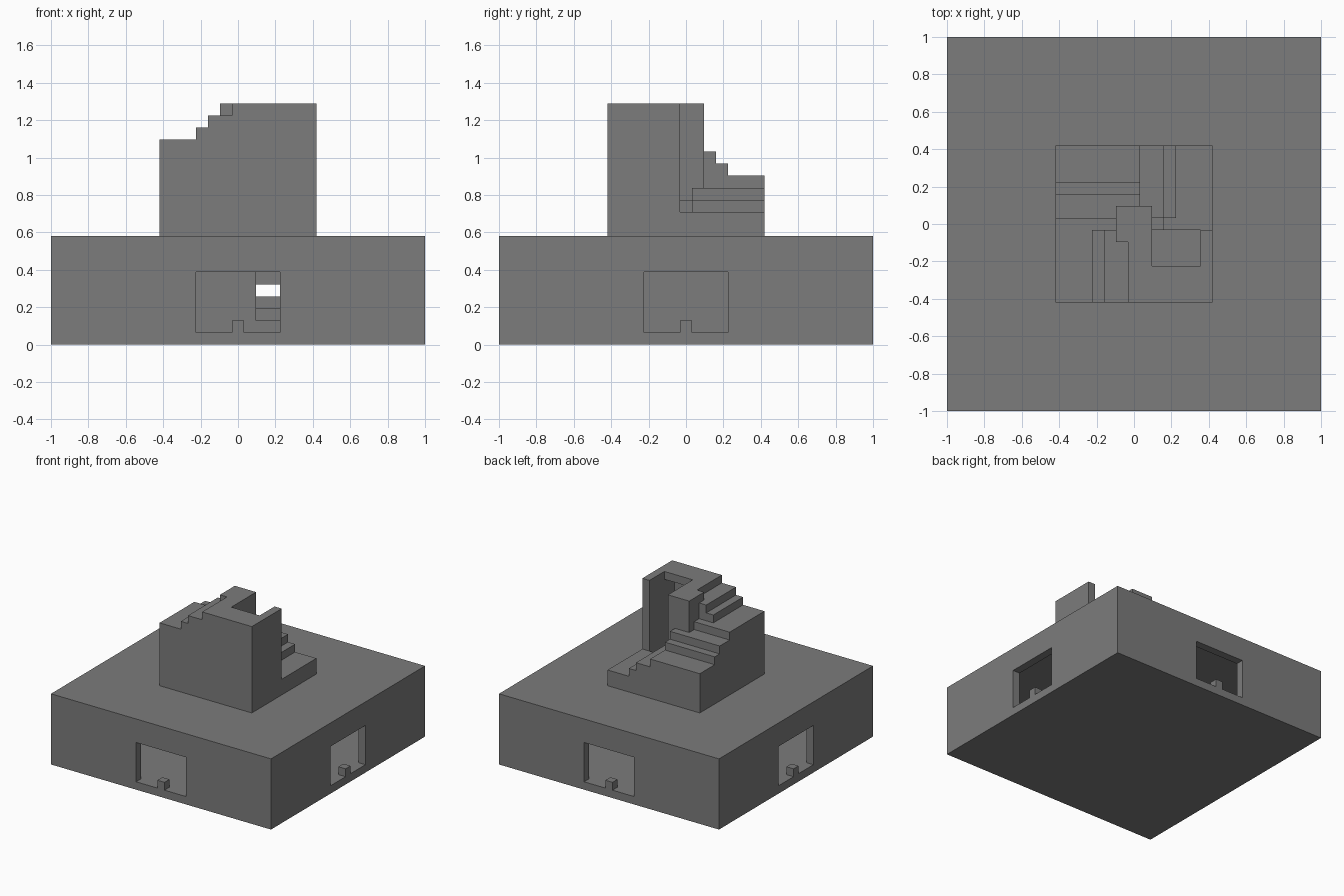
import bpy, bmesh, math

U = 2 / 31          # one block of the building grid
H = 0.5             # half block

if "Cube" in bpy.data.objects:
    bpy.data.objects.remove(bpy.data.objects["Cube"], do_unlink=True)

stone = bpy.data.materials.new("grey_stone")
stone.use_nodes = True
stone.diffuse_color = (0.2, 0.2, 0.2, 1)
stone.node_tree.nodes["Principled BSDF"].inputs["Base Color"].default_value = (0.2, 0.2, 0.2, 1)


def box(name, x, y, z):
    """Box from (min, max) pairs counted in blocks."""
    bm = bmesh.new()
    bmesh.ops.create_cube(bm, size=1)
    for v in bm.verts:
        v.co = [U * (r[0] if c < 0 else r[1]) for c, r in zip(v.co, (x, y, z))]
    mesh = bpy.data.meshes.new(name)
    bm.to_mesh(mesh)
    bm.free()
    mesh.materials.append(stone)
    ob = bpy.data.objects.new(name, mesh)
    bpy.context.collection.objects.link(ob)
    return ob


def combine(target, tool, operation):
    """Apply a boolean, remove the tool and tidy flat faces."""
    mod = target.modifiers.new("cut", 'BOOLEAN')
    mod.operation = operation
    mod.solver = 'EXACT'
    mod.object = tool
    deps = bpy.context.evaluated_depsgraph_get()
    deps.update()
    mesh = bpy.data.meshes.new_from_object(target.evaluated_get(deps))
    target.modifiers.clear()
    bm = bmesh.new()
    bm.from_mesh(mesh)
    bmesh.ops.remove_doubles(bm, verts=bm.verts, dist=1e-5)
    bmesh.ops.dissolve_limit(bm, angle_limit=math.radians(1), verts=bm.verts, edges=bm.edges)
    bm.to_mesh(mesh)
    bm.free()
    target.data = mesh
    bpy.data.objects.remove(tool, do_unlink=True)


# Base hall with a doorway through each wall
wall, inner, door = 15 + H, 14 + H, 3 + H
base = box("base_hall", (-wall, wall), (-wall, wall), (0, 9))
combine(base, box("hall_space", (-inner, inner), (-inner, inner), (1, 8)), 'DIFFERENCE')
combine(base, box("door_space_x", (-17, 17), (-door, door), (1, 6)), 'DIFFERENCE')
combine(base, box("door_space_y", (-door, door), (-17, 17), (1, 6)), 'DIFFERENCE')

# Small block standing on each threshold
for s, side in ((-1, "front"), (1, "back")):
    span = sorted((s * inner, s * wall))
    box(side + "_door_block", (-H, H), span, (1, 2))
for s, side in ((1, "right"), (-1, "left")):
    span = sorted((s * inner, s * wall))
    box(side + "_door_block", span, (-H, H), (1, 2))

# Core inside the hall with a narrow flight of steps
box("core", (-door, 1 + H), (-door, door), (1, 8))
box("core_side_wall", (door, door + 1), (-door, door), (1, 8))
for i in range(3):
    box("core_step", (1 + H, door), (-door + i, door), (1 + i, 2 + i))
box("core_back_wall", (1 + H, door), (-H, door), (5, 8))

# Tower with stairs winding around a central column
E = 6 + H
tower = box("tower", (-1 - H, 1 + H), (-1 - H, 1 + H), (9, 20))
blocks = [
    # first flight, climbing towards -x
    ((2.5, E), (-H, H), 11), ((3.5, E), (H, E), 11),
    ((1.5, 2.5), (-H, H), 12), ((2.5, 3.5), (H, E), 12),
    ((H, 2.5), (H, E), 13),
    # second flight, climbing towards -y
    ((-E, H), (3.5, E), 14), ((-E, H), (2.5, 3.5), 15), ((-E, H), (H, 2.5), 16),
    # third flight, climbing towards +x
    ((-E, -1.5), (-H, H), 17), ((-E, -3.5), (-E, -H), 17),
    ((-3.5, -2.5), (-E, -H), 18), ((-2.5, -H), (-E, -H), 19),
    # top platform walls and well floor
    ((-H, 1.5), (-E, -H), 20), ((5.5, E), (-E, -H), 20),
    ((1.5, 5.5), (-E, -5.5), 20), ((1.5, 5.5), (-3.5, -H), 10),
]
for x, y, top in blocks:
    combine(tower, box("tower_part", x, y, (9, top)), 'UNION')
combine(tower, box("platform", (1.5, 5.5), (-5.5, -3.5), (19, 20)), 'UNION')
